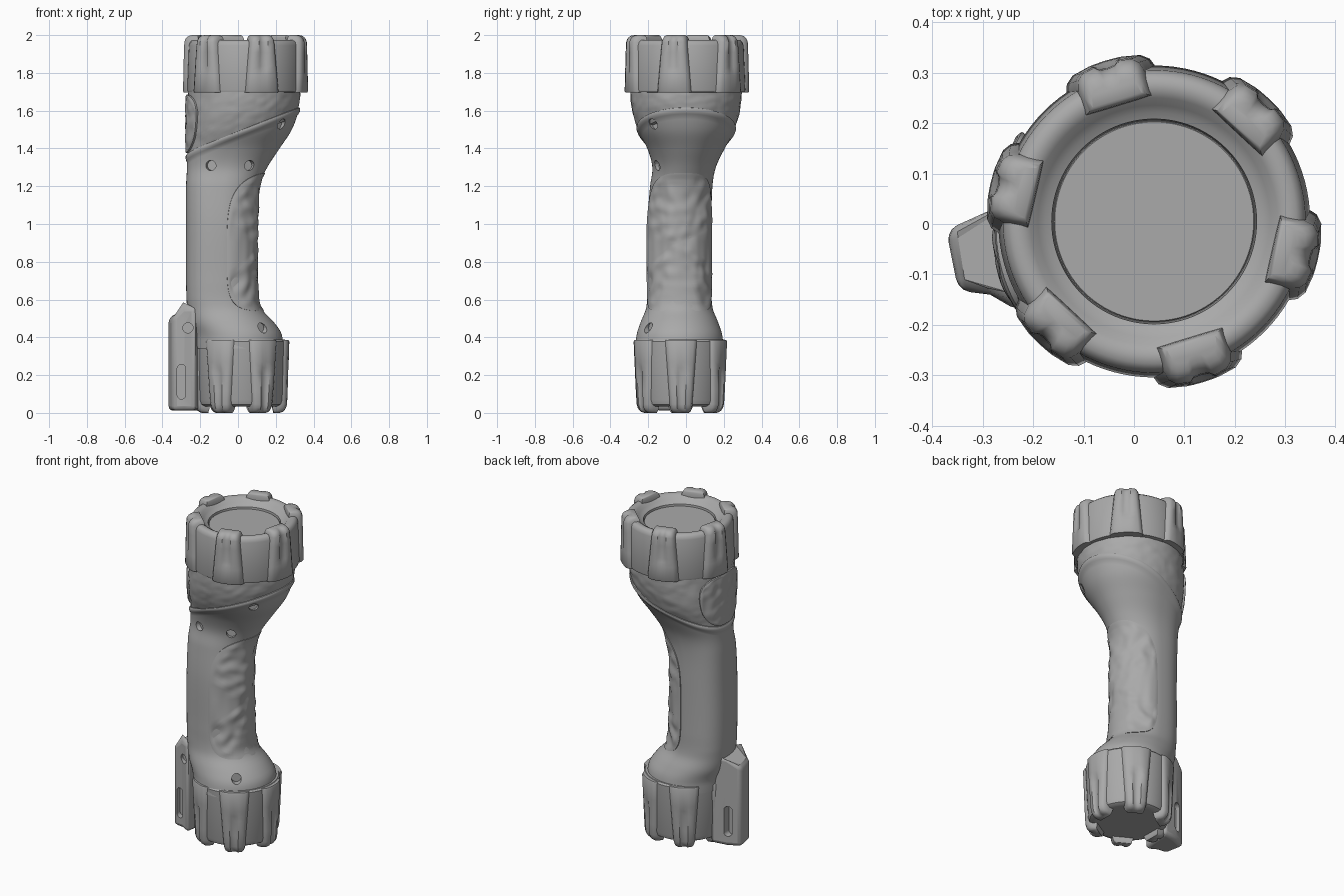
import bpy, bmesh, math
from mathutils import Vector, noise

cube = bpy.data.objects.get("Cube")
if cube:
    bpy.data.objects.remove(cube, do_unlink=True)

grey = bpy.data.materials.new("plain_grey")
grey.use_nodes = True
COLOUR = (0.4, 0.4, 0.4, 1)
grey.diffuse_color = COLOUR
grey.node_tree.nodes["Principled BSDF"].inputs["Base Color"].default_value = COLOUR


def activate(obj):
    bpy.ops.object.select_all(action='DESELECT')
    obj.select_set(True)
    bpy.context.view_layer.objects.active = obj


def finish(name, bm, angle=40):
    """Turn a bmesh into a shaded, coloured object."""
    bmesh.ops.recalc_face_normals(bm, faces=bm.faces)
    mesh = bpy.data.meshes.new(name)
    bm.to_mesh(mesh)
    bm.free()
    obj = bpy.data.objects.new(name, mesh)
    bpy.context.collection.objects.link(obj)
    mesh.materials.append(grey)
    activate(obj)
    bpy.ops.object.shade_smooth_by_angle(angle=math.radians(angle))
    return obj


def loft(name, rows, angle=40):
    """Skin closed rings of points and cap both ends."""
    bm = bmesh.new()
    rings = [[bm.verts.new(p) for p in row] for row in rows]
    n = len(rings[0])
    for a, b in zip(rings, rings[1:]):
        for i in range(n):
            j = (i + 1) % n
            bm.faces.new((a[i], a[j], b[j], b[i]))
    bm.faces.new(rings[0])
    bm.faces.new(rings[-1])
    return finish(name, bm, angle)


def cut(obj, cutter):
    mod = obj.modifiers.new("cut", 'BOOLEAN')
    mod.operation, mod.object, mod.solver = 'DIFFERENCE', cutter, 'EXACT'
    activate(obj)
    bpy.ops.object.modifier_apply(modifier=mod.name)
    bpy.data.objects.remove(cutter, do_unlink=True)
    activate(obj)
    bpy.ops.object.shade_smooth_by_angle(angle=math.radians(40))


# Body sections: height, then x and y extents
STATIONS = [
    (0.34, -0.23, 0.24, -0.27, 0.20), (0.42, -0.24, 0.23, -0.26, 0.19),
    (0.48, -0.26, 0.19, -0.24, 0.17), (0.56, -0.27, 0.12, -0.21, 0.14),
    (0.70, -0.275, 0.10, -0.205, 0.135), (1.00, -0.275, 0.10, -0.205, 0.135),
    (1.20, -0.275, 0.11, -0.19, 0.14), (1.30, -0.27, 0.155, -0.178, 0.158),
    (1.40, -0.27, 0.22, -0.205, 0.205), (1.50, -0.27, 0.285, -0.257, 0.26),
    (1.62, -0.27, 0.325, -0.292, 0.292), (1.75, -0.265, 0.335, -0.30, 0.30)]


def clamp(t):
    return min(max(t, 0), 1)


def section(z):
    """Centre and radii of the body at a height, smoothly interpolated."""
    last = len(STATIONS) - 1
    k = 0
    while k < last - 1 and STATIONS[k + 1][0] < z:
        k += 1
    s, e = STATIONS[k], STATIONS[k + 1]
    before, after = STATIONS[max(k - 1, 0)], STATIONS[min(k + 2, last)]
    h = e[0] - s[0]
    t = clamp((z - s[0]) / h)
    v = []
    for c in range(1, 5):
        m0 = (e[c] - before[c]) / (e[0] - before[0]) * h
        m1 = (after[c] - s[c]) / (after[0] - s[0]) * h
        v.append((2*t**3 - 3*t*t + 1) * s[c] + (t**3 - 2*t*t + t) * m0
                 + (3*t*t - 2*t**3) * e[c] + (t**3 - t*t) * m1)
    return (v[0] + v[1]) / 2, (v[2] + v[3]) / 2, (v[1] - v[0]) / 2, (v[3] - v[2]) / 2


def surf(a, z, off=0.0):
    """Point on the body: round on one side, squarer along the straight spine."""
    cx, cy, rx, ry = section(z)
    c, s = math.cos(a), math.sin(a)
    if c < 0:
        p = 2 + 0.6 * clamp((z - 0.4) / 0.2) - 0.5 * clamp((z - 1.35) / 0.3)
        k = (abs(c) ** p + abs(s) ** p) ** (-1 / p)
        c, s = c * k, s * k
    return Vector((cx + (rx + off) * c, cy + (ry + off) * s, z))


def lip(a):
    """Height of the slanted shell edge around the neck."""
    return 1.483 + 0.124 * math.cos(a)


N = 96
ANGLES = [2 * math.pi * i / N for i in range(N)]

# Handle shell, ending in a rounded slanted lip
rows = [[surf(a, 0.34 + (lip(a) - 0.374) * k / 69) for a in ANGLES] for k in range(70)]
for dz, off in ((-0.024, 0.005), (-0.012, 0.008), (0.0, 0.007), (0.009, 0.002), (0.012, -0.03)):
    rows.append([surf(a, lip(a) + dz, off) for a in ANGLES])
shell = loft("handle_shell", rows)

# Rough collar between the shell and the head
rows = []
for k in range(25):
    row = []
    for a in ANGLES:
        z = lip(a) - 0.04 + (1.76 - lip(a)) * k / 24
        lump = 0.004 * noise.noise(surf(a, z) * 28)
        row.append(surf(a, z, lump - 0.004))
    rows.append(row)
loft("neck_collar", rows)


def patch(name, a0, z0, half_a, half_z, powers, off, rough):
    """Raised rounded panel on the body; powers square the top and bottom corners."""
    rows = []
    for k in range(1, 31):
        t = min(k / 28, 1)
        lift = off if k < 28 else (off * 0.7, off * 0.2, -0.02)[k - 28]
        row = []
        for b in ANGLES:
            c, s = math.cos(b), math.sin(b)
            power = powers[0] if s > 0 else powers[1]
            u = math.copysign(abs(c) ** (2 / power), c) * t
            v = math.copysign(abs(s) ** (2 / power), s) * t
            a, z = a0 + half_a * u, z0 + half_z * v
            bump = rough * noise.noise(surf(a, z) * 18) if k < 27 else 0
            row.append(surf(a, z, lift + bump))
        rows.append(row)
    return loft(name, rows, 60)


patch("palm_grip", 0, 0.905, math.radians(81), 0.365, (3, 6), 0.007, 0.011)
patch("thumb_pad", math.pi, 1.53, math.radians(38), 0.155, (3, 3), 0.008, 0.007)

# Recessed screw holes along the front
for x, z in ((-0.14, 1.31), (0.06, 1.31), (0.23, 1.53), (0.13, 0.45)):
    cx, cy, rx, ry = section(z)
    a = -math.acos((x - cx) / rx)
    out = Vector((math.cos(a) / rx, math.sin(a) / ry, 0)).normalized()
    bpy.ops.mesh.primitive_cylinder_add(
        vertices=20, radius=0.027, depth=0.05, location=surf(a, z),
        rotation=out.to_track_quat('Z', 'Y').to_euler())
    cut(shell, bpy.context.object)


# Side fin with a blind slot on each face and a screw hole
bm = bmesh.new()
outline = [(-0.372, -0.012), (-0.348, -0.132), (-0.285, -0.14),
           (-0.225, -0.175), (-0.19, 0.04), (-0.29, 0.025)]
base = bm.faces.new([bm.verts.new((x, y, 0.012)) for x, y in outline])
top = bmesh.ops.extrude_face_region(bm, geom=[base])["geom"]
for v in top:
    if isinstance(v, bmesh.types.BMVert):
        v.co.z = 0.5 + min(max(v.co.x + 0.348, 0), 0.065)
fin = finish("lanyard_fin", bm)
bevel = fin.modifiers.new("round", 'BEVEL')
bevel.width, bevel.segments = 0.024, 3
activate(fin)
bpy.ops.object.modifier_apply(modifier=bevel.name)

slot = []
for i in range(24):
    a = 2 * math.pi * (i + 0.5) / 24
    slot.append((-0.3 + 0.022 * math.cos(a),
                 math.copysign(0.07, math.sin(a)) + 0.165 + 0.022 * math.sin(a)))
for y0, y1 in ((-0.4, -0.105), (-0.02, 0.3)):
    cut(fin, loft("slot_cutter", [[(x, y, z) for x, z in slot] for y in (y0, y1)]))
bpy.ops.mesh.primitive_cylinder_add(vertices=20, radius=0.027, depth=0.06,
                                    location=(-0.265, -0.15, 0.45), rotation=(math.pi / 2, 0, 0))
cut(fin, bpy.context.object)


def lathe(name, cx, cy, profile):
    return loft(name, [[(cx + r * math.cos(a), cy + r * math.sin(a), z) for a in ANGLES]
                       for r, z in profile])


def lugs(name, cx, cy, first, z0, z1, r0, r1, w0, w1, r_in):
    """Six tapered, grooved lugs; z0 is the wide end, z1 the free end."""
    across = (-1, -0.92, -0.75, -0.36, -0.22, 0, 0.22, 0.36, 0.75, 0.92, 1)
    for n in range(6):
        a = math.radians(first + 60 * n)
        out, side = Vector((math.cos(a), math.sin(a), 0)), Vector((-math.sin(a), math.cos(a), 0))
        rows = []
        for t, shrink in ((0, 0.004), (0.02, 0), (0.3, 0), (0.38, 0), (0.46, 0), (0.7, 0),
                          (0.88, 0.001), (0.93, 0.006), (0.965, 0.014), (0.987, 0.024), (1, 0.04)):
            r, w = r0 + (r1 - r0) * t - shrink, w0 + (w1 - w0) * t - shrink * 0.4
            groove = 0.011 * clamp((t - 0.3) / 0.16)
            row = []
            for s in across:
                drop = {1: 0.03, 0.92: 0.011, 0.75: 0.002, 0.22: groove * 0.8, 0: groove}.get(abs(s), 0)
                row.append((r - drop - (s * w) ** 2 / (2 * r), s * w))
            inner = r_in + shrink * 0.3
            row += [(inner, w), (inner, -w)]
            centre = Vector((cx, cy, z0 + (z1 - z0) * t))
            rows.append([centre + out * p + side * q for p, q in row])
        loft(f"{name}_{n + 1}", rows, 50)


# Head ring, lens and lugs
HX, HY = 0.04, 0.005
lathe("head_ring", HX, HY, [(0.28, 1.695), (0.306, 1.7), (0.309, 1.71), (0.3, 1.945),
                            (0.294, 1.963), (0.282, 1.973), (0.262, 1.975), (0.245, 1.966),
                            (0.23, 1.95), (0.216, 1.94), (0.203, 1.934), (0.2, 1.9)])
lathe("lens", HX, HY, [(0.199, 1.89), (0.199, 1.922), (0.197, 1.924)])
lugs("head_lug", HX, HY, -13, 1.697, 2.0, 0.333, 0.327, 0.094, 0.066, 0.24)

# Tail cap and lugs
TX, TY = 0.015, -0.03
lathe("tail_cap", TX, TY, [(0.2, 0.39), (0.232, 0.388), (0.24, 0.378), (0.226, 0.07),
                           (0.218, 0.045), (0.2, 0.035), (0.18, 0.035)])
lugs("tail_lug", TX, TY, 1, 0.385, 0.0, 0.257, 0.245, 0.088, 0.058, 0.165)
